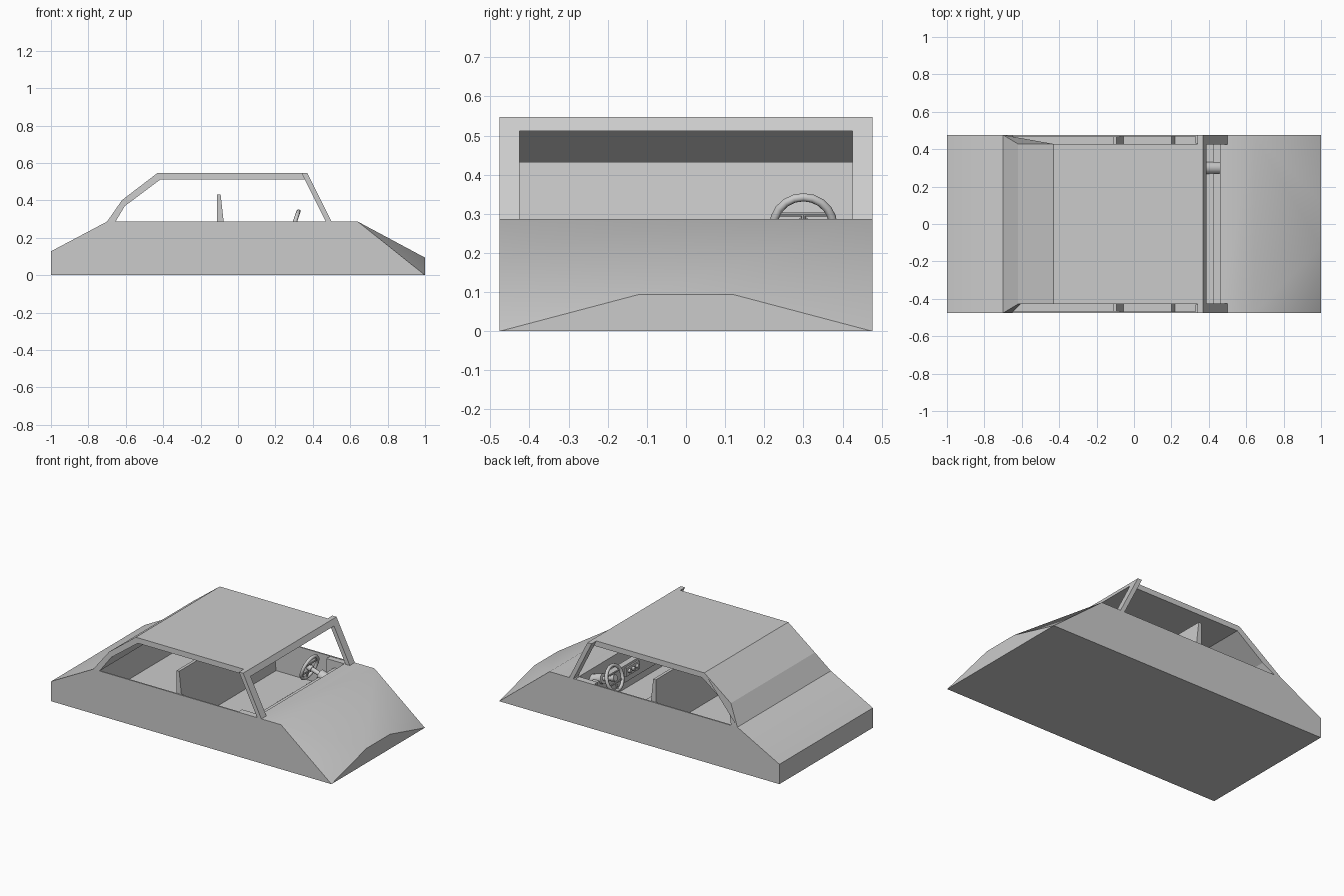
import bpy, bmesh, math
from mathutils import Vector

if "Cube" in bpy.data.objects:
    bpy.data.objects.remove(bpy.data.objects["Cube"])

W, SILL, TOP = 0.476, 0.287, 0.547


def add_object(name, bm):
    bmesh.ops.recalc_face_normals(bm, faces=bm.faces[:])
    me = bpy.data.meshes.new(name)
    bm.to_mesh(me)
    bm.free()
    ob = bpy.data.objects.new(name, me)
    bpy.context.collection.objects.link(ob)
    return ob


def loft(name, a, b):
    """Solid between two matching point loops."""
    bm = bmesh.new()
    va, vb = [bm.verts.new(p) for p in a], [bm.verts.new(p) for p in b]
    bm.faces.new(va)
    bm.faces.new(vb[::-1])
    n = len(va)
    for i in range(n):
        j = (i + 1) % n
        bm.faces.new((va[i], vb[i], vb[j], va[j]))
    return add_object(name, bm)


def profile(name, pts, y0, y1):
    """Side profile (x, z) extruded across the car."""
    return loft(name, [(x, y0, z) for x, z in pts], [(x, y1, z) for x, z in pts])


def box(name, x0, x1, y0, y1, z0, z1):
    return profile(name, [(x0, z0), (x1, z0), (x1, z1), (x0, z1)], y0, y1)


def rod(name, p, q, r, sides=16):
    p, q = Vector(p), Vector(q)
    d = q - p
    bpy.ops.mesh.primitive_cylinder_add(vertices=sides, radius=r, depth=d.length,
                                        location=(p + q) / 2,
                                        rotation=d.to_track_quat('Z', 'Y').to_euler())
    bpy.context.object.name = name
    smooth(bpy.context.object)


def smooth(ob, angle=35):
    bpy.ops.object.select_all(action='DESELECT')
    ob.select_set(True)
    bpy.context.view_layer.objects.active = ob
    bpy.ops.object.shade_smooth_by_angle(angle=math.radians(angle))


# Wedge-shaped lower body
bm = bmesh.new()
for s in (-1, 1):
    for x, y, z in [(-1, W, 0), (1, W, 0), (-1, W, 0.128), (-0.7, W, SILL),
                    (0.64, W, SILL), (1, 0.12, 0.094)]:
        bm.verts.new((x, s * y, z))
bmesh.ops.convex_hull(bm, input=bm.verts[:])
bmesh.ops.dissolve_limit(bm, angle_limit=0.01, verts=bm.verts[:], edges=bm.edges[:])
body = add_object("body", bm)

# Passenger well cut into the body
cutter = profile("cabin_cutter", [(-0.69, 0.4), (-0.69, 0.09), (0.2, 0.09), (0.22, 0.03),
                                  (0.46, 0.03), (0.46, 0.4)], -W + 0.009, W - 0.009)
mod = body.modifiers.new("cabin", 'BOOLEAN')
mod.operation, mod.solver, mod.object = 'DIFFERENCE', 'EXACT', cutter
bpy.context.view_layer.objects.active = body
bpy.ops.object.modifier_apply(modifier="cabin")
bpy.data.objects.remove(cutter)
smooth(body, 32)

# Roof and sloping rear wall in one bent sheet, flared at its foot
sheet = [(-0.7, SILL), (-0.62, 0.402), (-0.43, TOP), (0.36, TOP),
         (0.36, 0.512), (-0.415, 0.512), (-0.605, 0.37), (-0.655, SILL)]
half = [W if i in (0, 7) else 0.428 for i in range(8)]
loft("roof", [(x, -h, z) for (x, z), h in zip(sheet, half)],
     [(x, h, z) for (x, z), h in zip(sheet, half)])

# Windscreen frame
arch = [(-W, SILL), (-W, TOP), (W, TOP), (W, SILL),
        (0.425, SILL), (0.425, 0.512), (-0.425, 0.512), (-0.425, SILL)]
slant = lambda dx: [(0.5 + dx - (z - SILL) * 0.5, y, z) for y, z in arch]
loft("windscreen_frame", slant(0), slant(-0.03))

# Full-width seat back
profile("seat_back", [(-0.112, 0.09), (-0.055, 0.09), (-0.093, 0.432), (-0.112, 0.432)],
        -W + 0.009, W - 0.009)

# Cowl shoulders beside the dashboard
for s, side in ((-1, "right"), (1, "left")):
    box("cowl_" + side, 0.33, 0.47, s * 0.43, s * 0.469, 0.03, SILL - 0.002)

# Dashboard and its centre controls
box("dashboard", 0.385, 0.425, -0.43, 0.43, 0.13, 0.24)
box("centre_panel", 0.375, 0.42, -0.06, 0.07, 0.17, 0.225)
for y in (-0.035, 0.005, 0.045):
    rod("control_knob", (0.36, y, 0.2), (0.38, y, 0.2), 0.012, 12)

# Steering wheel leaning forward at the top
cy, tilt = 0.3, math.radians(18)
c = Vector((0.3, cy, 0.27))
axis = Vector((math.cos(tilt), 0, -math.sin(tilt)))
up = Vector((math.sin(tilt), 0, math.cos(tilt)))
bpy.ops.mesh.primitive_torus_add(major_segments=20, minor_segments=8, major_radius=0.076,
                                 minor_radius=0.011, location=c,
                                 rotation=axis.to_track_quat('Z', 'Y').to_euler())
bpy.context.object.name = "steering_wheel"
smooth(bpy.context.object, 50)
for h in (-0.03, 0.03):
    w = Vector((0, 0.066, 0))
    rod("wheel_spoke", c + up * h - w, c + up * h + w, 0.005, 8)
rod("wheel_spoke", c - up * 0.07, c + up * 0.03, 0.006, 8)
rod("wheel_hub", c - axis * 0.008, c + axis * 0.02, 0.02)
rod("steering_shaft", c, c + axis * 0.1, 0.014)
rod("steering_column", c + axis * 0.08, c + axis * 0.165, 0.032)
